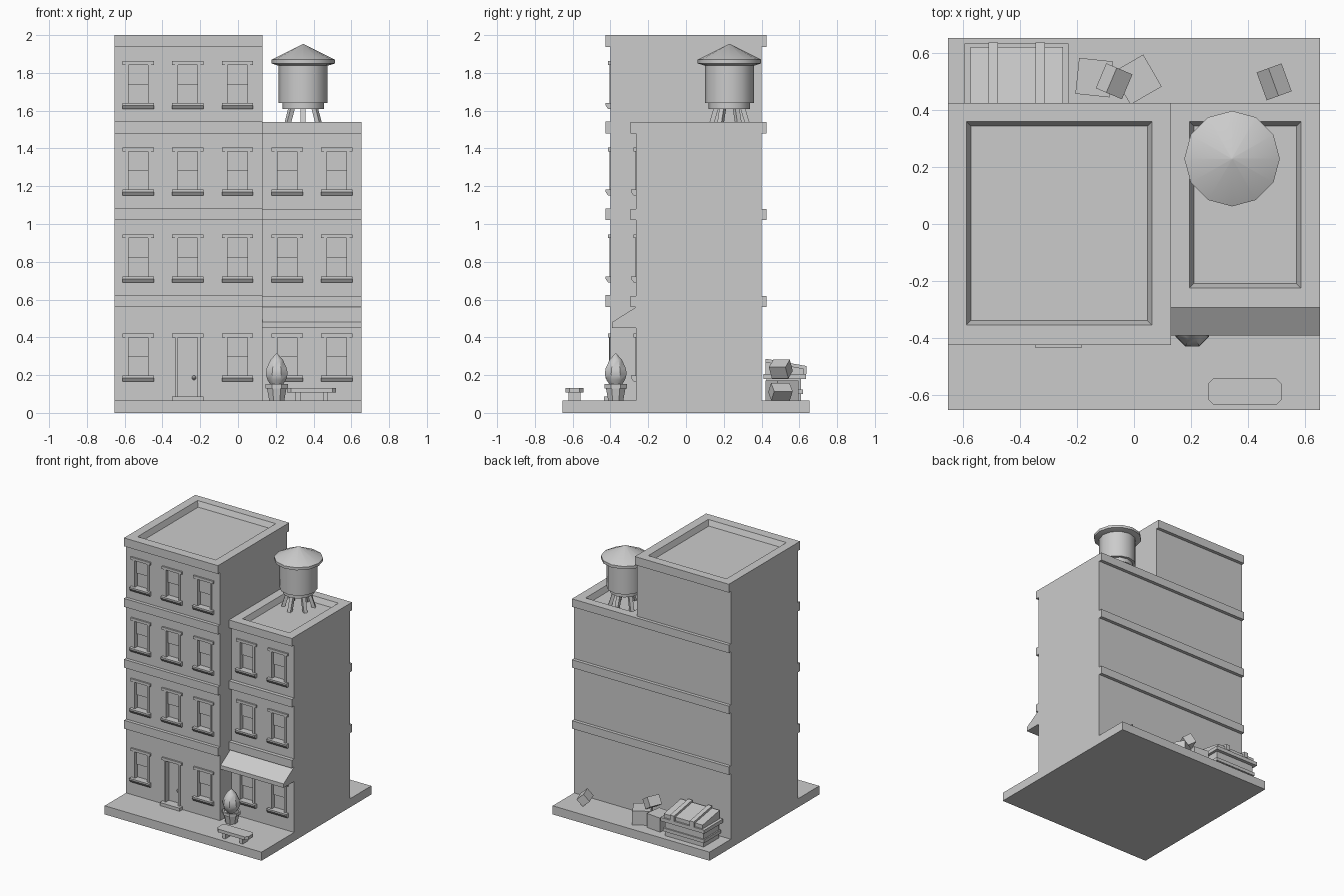
import bpy, bmesh
from math import sin, cos, pi, radians
from mathutils import Vector

if "Cube" in bpy.data.objects:
    bpy.data.objects.remove(bpy.data.objects["Cube"])


def make(name, verts, faces, smooth=False):
    me = bpy.data.meshes.new(name)
    me.from_pydata(verts, [], faces)
    bm = bmesh.new()
    bm.from_mesh(me)
    bmesh.ops.recalc_face_normals(bm, faces=bm.faces)
    bm.to_mesh(me)
    bm.free()
    ob = bpy.data.objects.new(name, me)
    bpy.context.collection.objects.link(ob)
    if smooth:
        bpy.ops.object.select_all(action='DESELECT')
        ob.select_set(True)
        bpy.context.view_layer.objects.active = ob
        bpy.ops.object.shade_smooth_by_angle(angle=radians(40))
    return ob


def rings(name, loops, smooth=False):
    """Skin a stack of equal-length vertex loops and cap both ends."""
    n = len(loops[0])
    verts = [v for lp in loops for v in lp]
    faces = [tuple(range(n)), tuple(range(len(verts) - n, len(verts)))]
    for k in range(len(loops) - 1):
        for i in range(n):
            j = (i + 1) % n
            faces.append((k*n + i, k*n + j, k*n + n + j, k*n + n + i))
    return make(name, verts, faces, smooth)


def rect(x0, x1, y0, y1, z):
    return [(x0, y0, z), (x1, y0, z), (x1, y1, z), (x0, y1, z)]


def box(name, x0, x1, y0, y1, z0, z1):
    return rings(name, [rect(x0, x1, y0, y1, z0), rect(x0, x1, y0, y1, z1)])


def prism(name, x0, x1, prof):
    """Extrude a (y, z) profile along x."""
    return rings(name, [[(x, y, z) for y, z in prof] for x in (x0, x1)])


def lathe(name, cx, cy, prof, n, smooth=False, turn=0.0):
    return rings(name, [[(cx + r*cos(turn + 2*pi*i/n), cy + r*sin(turn + 2*pi*i/n), z)
                         for i in range(n)] for r, z in prof], smooth)


def building(name, x0, x1, y0, y1, top, rx0, rx1, ry0, ry1):
    """Block with a sunken roof that has sloped inner walls."""
    d = 0.016
    return rings(name, [rect(x0, x1, y0, y1, 0.065), rect(x0, x1, y0, y1, top),
                        rect(rx0, rx1, ry0, ry1, top),
                        rect(rx0 + d, rx1 - d, ry0 + d, ry1 - d, top - 0.04)])


def cut(target, x0, x1, y0, y1, z0, z1, cutters):
    cutters.append((x0, x1, y0, y1, z0, z1))


def carve(target, boxes):
    verts, faces = [], []
    for x0, x1, y0, y1, z0, z1 in boxes:
        b = len(verts)
        verts += rect(x0, x1, y0, y1, z0) + rect(x0, x1, y0, y1, z1)
        faces += [tuple(b + i for i in f) for f in
                  ((0, 1, 2, 3), (4, 5, 6, 7), (0, 1, 5, 4), (1, 2, 6, 5), (2, 3, 7, 6), (3, 0, 4, 7))]
    cutter = make(target.name + "_opening_cutter", verts, faces)
    cutter.hide_render = True
    cutter.hide_set(True)
    mod = target.modifiers.new("openings", 'BOOLEAN')
    mod.operation, mod.solver, mod.object = 'DIFFERENCE', 'EXACT', cutter
    bpy.context.view_layer.update()
    me = bpy.data.meshes.new_from_object(target.evaluated_get(bpy.context.evaluated_depsgraph_get()))
    target.modifiers.clear()
    target.data = me
    bpy.data.objects.remove(cutter)


def window(cx, wall, z, openings):
    """Lintel, sloped sill, jambs and two sashes around a recessed opening."""
    box("window_lintel", cx - 0.083, cx + 0.083, wall - 0.012, wall + 0.01, z + 0.235, z + 0.255)
    prism("window_sill", cx - 0.083, cx + 0.083,
          [(wall, z), (wall - 0.012, z), (wall - 0.026, z + 0.02), (wall - 0.026, z + 0.032), (wall, z + 0.032)])
    for s in (-1, 1):
        a, b = sorted((cx + s*0.052, cx + s*0.067))
        box("window_jamb", a, b, wall - 0.006, wall + 0.005, z + 0.03, z + 0.236)
    box("upper_sash", cx - 0.053, cx + 0.053, wall + 0.018, wall + 0.04, z + 0.13, z + 0.236)
    openings.append((cx - 0.052, cx + 0.052, wall - 0.05, wall + 0.03, z + 0.03, z + 0.236))


# Base slab and the two building blocks
box("base_slab", -0.655, 0.655, -0.655, 0.655, 0, 0.065)
tall = building("tall_building", -0.655, 0.13, -0.40, 0.40, 2.0, -0.59, 0.063, -0.355, 0.36)
low = building("low_building", 0.13, 0.655, -0.265, 0.40, 1.54, 0.195, 0.587, -0.225, 0.36)

# Windows
floors = (0.165, 0.69, 1.15, 1.608)
tall_cuts, low_cuts = [], []
for i, z in enumerate(floors):
    for cx in (-0.528, -0.266, -0.003):
        if not (i == 0 and cx == -0.266):
            window(cx, -0.40, z, tall_cuts)
    if i < 3:
        for cx in (0.26, 0.523):
            window(cx, -0.265, z, low_cuts)

# Front door
dx = -0.266
tall_cuts.append((dx - 0.052, dx + 0.052, -0.45, -0.37, 0.08, 0.40))
box("door_lintel", dx - 0.083, dx + 0.083, -0.412, -0.39, 0.40, 0.42)
box("door_step", dx - 0.083, dx + 0.083, -0.435, -0.37, 0.065, 0.088)
for s in (-1, 1):
    a, b = sorted((dx + s*0.052, dx + s*0.067))
    box("door_jamb", a, b, -0.408, -0.39, 0.085, 0.401)
lathe("door_knob", dx + 0.033, -0.38, [(0.004, 0.175), (0.011, 0.181), (0.011, 0.191), (0.004, 0.197)], 8)
carve(tall, tall_cuts)
carve(low, low_cuts)

# Horizontal bands on front and back
for z in (0.56, 1.02, 1.48, 1.937):
    box("tall_front_band", -0.655, 0.13, -0.425, -0.40, z, z + 0.063)
    right = 0.655 if z < 1.9 else 0.13
    box("back_band", -0.655, right, 0.40, 0.425, z, z + 0.063 if z > 1.9 else z + 0.06)
    if z < 1.9:
        box("low_front_band", 0.13, 0.655, -0.293, -0.265, z, z + 0.06)

# Awning
prism("awning", 0.13, 0.655, [(-0.265, 0.45), (-0.392, 0.45), (-0.392, 0.48), (-0.265, 0.56)])

# Water tower
tx, ty = 0.345, 0.23
lathe("tank_bottom", tx, ty, [(0.11, 1.61), (0.11, 1.645)], 12, True)
lathe("water_tank", tx, ty, [(0.13, 1.64), (0.13, 1.845)], 12, True)
lathe("tank_roof", tx, ty, [(0.13, 1.838), (0.168, 1.85), (0.168, 1.87), (0.004, 1.952)], 12, True)
for i in range(6):
    a = 2*pi*i/6 + pi/6
    u, v = Vector((cos(a), sin(a), 0)), Vector((-sin(a), cos(a), 0))
    loops = []
    for r, z in ((0.105, 1.498), (0.07, 1.615)):
        c = Vector((tx, ty, z)) + u*r
        loops.append([tuple(c + u*p*0.013 + v*q*0.013) for p, q in ((-1, -1), (1, -1), (1, 1), (-1, 1))])
    rings("tower_leg", loops)

# Potted shrub
px, py = 0.205, -0.372
lathe("plant_pot", px, py, [(0.043, 0.065), (0.056, 0.13), (0.064, 0.13), (0.064, 0.152),
                            (0.052, 0.152), (0.050, 0.142)], 8, turn=pi/8)
lathe("shrub", px, py, [(0.03, 0.14), (0.053, 0.175), (0.063, 0.205), (0.058, 0.235),
                        (0.036, 0.28), (0.003, 0.315)], 8, True, pi/8)

# Bench with clipped corners
c = 0.02
outline = [(0.26 + c, -0.637), (0.52 - c, -0.637), (0.52, -0.637 + c), (0.52, -0.543 - c),
           (0.52 - c, -0.543), (0.26 + c, -0.543), (0.26, -0.543 - c), (0.26, -0.637 + c)]
rings("bench_seat", [[(x, y, z) for x, y in outline] for z in (0.108, 0.132)])
for x in (0.305, 0.45):
    box("bench_leg", x, x + 0.025, -0.622, -0.558, 0.065, 0.11)

# Dumpster
box("dumpster_body", -0.575, -0.25, 0.425, 0.61, 0.065, 0.185)
box("dumpster_ledge", -0.585, -0.24, 0.42, 0.62, 0.10, 0.125)
box("dumpster_rim", -0.597, -0.23, 0.41, 0.635, 0.18, 0.207)
prism("dumpster_lid", -0.575, -0.25, [(0.42, 0.205), (0.622, 0.205), (0.622, 0.235), (0.42, 0.27)])
for x in (-0.512, -0.347):
    prism("lid_strap", x, x + 0.034, [(0.42, 0.26), (0.622, 0.207), (0.638, 0.207),
                                      (0.638, 0.248), (0.42, 0.287)])


# Discarded boxes
def crate(name, loc, size, turn, tilt=0):
    ob = box(name, *[s*d/2 for d in size for s in (-1, 1)])
    ob.location = loc
    ob.rotation_euler = (0, radians(tilt), radians(turn))


crate("large_box_left", (-0.14, 0.515, 0.118), (0.12, 0.127, 0.106), -6)
crate("large_box_right", (0.01, 0.508, 0.118), (0.127, 0.13, 0.106), 30)
crate("tilted_box_top", (-0.07, 0.502, 0.232), (0.072, 0.095, 0.072), -23, 34)
crate("tilted_box_far", (0.493, 0.50, 0.112), (0.066, 0.104, 0.066), 20, 42)
